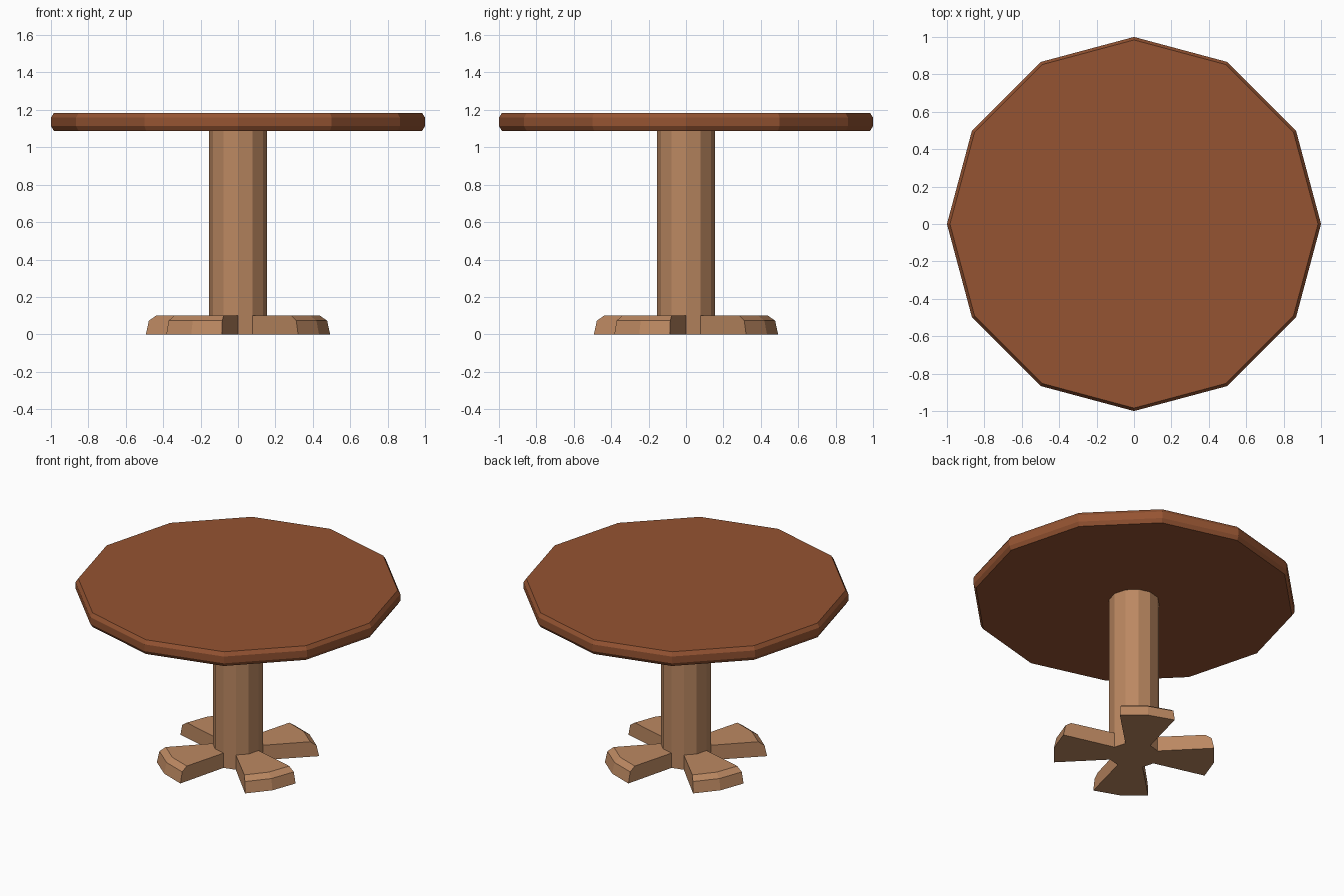
import bpy, bmesh
from math import sin, cos, radians

if "Cube" in bpy.data.objects:
    bpy.data.objects.remove(bpy.data.objects["Cube"])


def material(name, rgb):
    m = bpy.data.materials.new(name)
    m.diffuse_color = (*rgb, 1)
    m.use_nodes = True
    m.node_tree.nodes["Principled BSDF"].inputs["Base Color"].default_value = m.diffuse_color
    return m


def finish(name, bm, mat):
    bmesh.ops.recalc_face_normals(bm, faces=bm.faces)
    mesh = bpy.data.meshes.new(name)
    bm.to_mesh(mesh)
    bm.free()
    mesh.materials.append(mat)
    obj = bpy.data.objects.new(name, mesh)
    bpy.context.collection.objects.link(obj)
    return obj


def polar(r, deg, z):
    return (r * cos(radians(deg)), r * sin(radians(deg)), z)


def lathe(name, profile, mat, sides=12):
    """Closed solid of revolution from (radius, height) pairs."""
    bm = bmesh.new()
    rings = [[bm.verts.new(polar(r, 360 * i / sides, z)) for i in range(sides)]
             for r, z in profile]
    for a, b in zip(rings, rings[1:]):
        for i in range(sides):
            j = (i + 1) % sides
            bm.faces.new((a[i], a[j], b[j], b[i]))
    bm.faces.new(rings[0][::-1])
    bm.faces.new(rings[-1])
    return finish(name, bm, mat)


dark_wood = material("dark wood", (0.30, 0.088, 0.032))
light_wood = material("light wood", (0.50, 0.246, 0.12))

COLUMN_R = 0.155

# Twelve-sided top with chamfered rim, and its column
lathe("table_top", [(0.984, 1.088), (1, 1.113), (1, 1.159), (0.984, 1.184)], dark_wood)
lathe("column", [(COLUMN_R, 0), (COLUMN_R, 1.088)], light_wood)

# Four flared feet, each growing out of two neighbouring column faces
FOOT = [(COLUMN_R, 0), (0.5, 0), (0.484, 0.073), (0.445, 0.1), (COLUMN_R, 0.1)]
for k, centre in enumerate((60, 150, 240, 330)):
    bm = bmesh.new()
    slices = []
    for s in (-1, 0, 1):
        slices.append([bm.verts.new(polar(r, centre + s * (30 if r == COLUMN_R else 20), z))
                       for r, z in FOOT])
    for a, b in zip(slices, slices[1:]):
        for i in range(len(FOOT)):
            j = (i + 1) % len(FOOT)
            bm.faces.new((a[i], a[j], b[j], b[i]))
    bm.faces.new(slices[0][::-1])
    bm.faces.new(slices[-1])
    # drop the inner faces hidden against the column
    finish(f"foot_{k + 1}", bm, light_wood)
